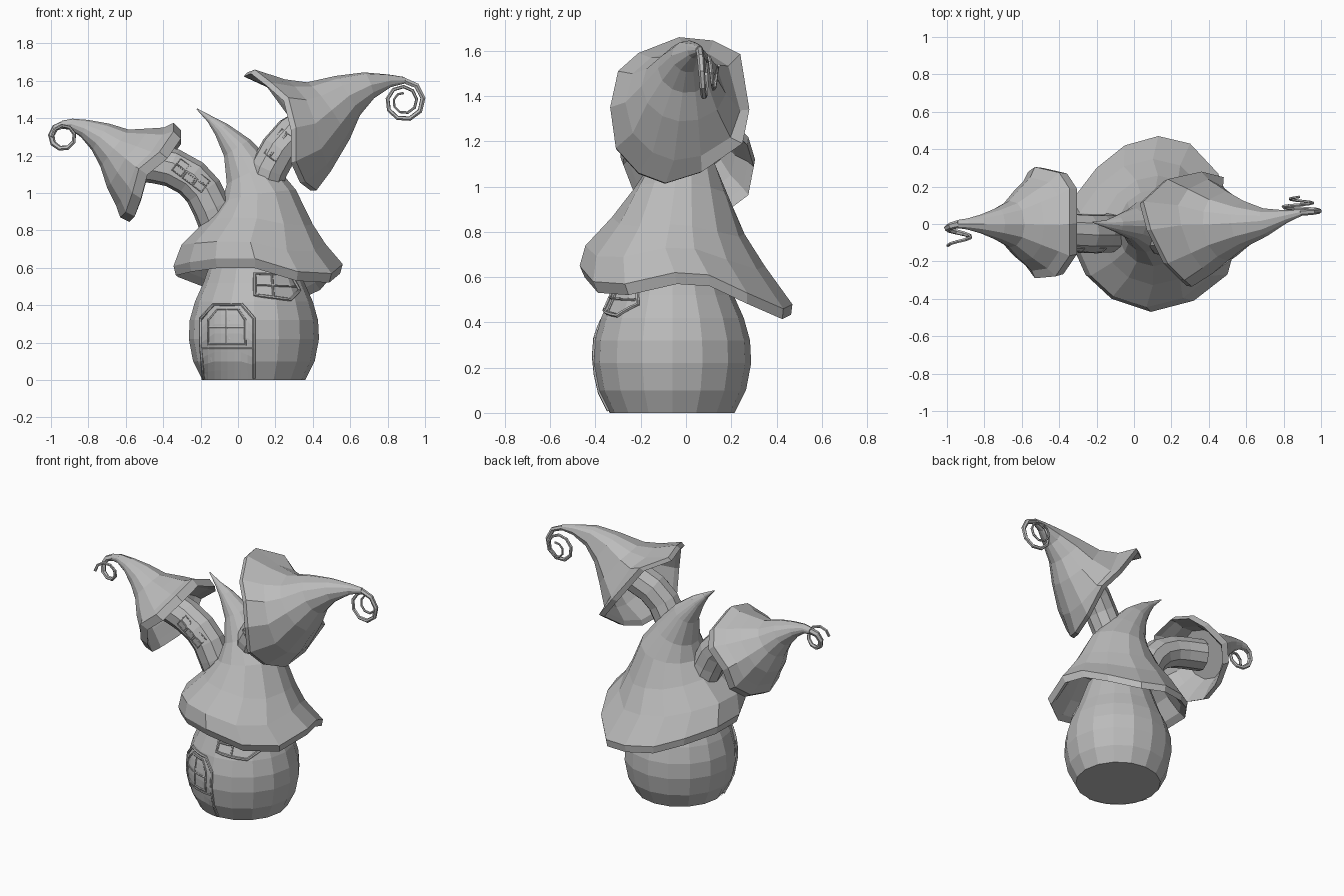
import bpy, bmesh, math
from mathutils import Vector as V

cube = bpy.data.objects.get("Cube")
if cube:
    bpy.data.objects.remove(cube, do_unlink=True)

clay = bpy.data.materials.new("grey_clay")
clay.use_nodes = True
clay.diffuse_color = (0.5, 0.5, 0.5, 1)
clay.node_tree.nodes["Principled BSDF"].inputs["Base Color"].default_value = (0.5, 0.5, 0.5, 1)


def loft(name, rings, closed=True):
    """Skin a list of vertex rings; closed rings also get end caps."""
    bm = bmesh.new()
    vs = [[bm.verts.new(p) for p in ring] for ring in rings]
    n = len(rings[0])
    for a, b in zip(vs, vs[1:]):
        for k in range(n if closed else n - 1):
            j = (k + 1) % n
            bm.faces.new((a[k], a[j], b[j], b[k]))
    if closed:
        bm.faces.new(vs[0])
        bm.faces.new(vs[-1])
    bmesh.ops.recalc_face_normals(bm, faces=bm.faces)
    mesh = bpy.data.meshes.new(name)
    bm.to_mesh(mesh)
    bm.free()
    mesh.materials.append(clay)
    ob = bpy.data.objects.new(name, mesh)
    bpy.context.collection.objects.link(ob)


def tube(name, pts, radius, sides=1, cyclic=False):
    """Round bar along a path; radius is a number or one per point."""
    cu = bpy.data.curves.new(name, "CURVE")
    cu.dimensions = "3D"
    cu.bevel_depth = 1
    cu.bevel_resolution = sides
    cu.use_fill_caps = True
    sp = cu.splines.new("POLY")
    sp.points.add(len(pts) - 1)
    for i, p in enumerate(pts):
        sp.points[i].co = (*p, 1)
        sp.points[i].radius = radius[i] if isinstance(radius, list) else radius
    sp.use_cyclic_u = cyclic
    sp.use_smooth = False
    cu.materials.append(clay)
    ob = bpy.data.objects.new(name, cu)
    bpy.context.collection.objects.link(ob)
    bpy.ops.object.select_all(action="DESELECT")
    ob.select_set(True)
    bpy.context.view_layer.objects.active = ob
    bpy.ops.object.convert(target="MESH")


def hat(name, brim, spine, lip):
    """Bent hollow cone: brim points, then (x, y, z, radius, share of brim shape)."""
    brim = [V(p) for p in brim]
    mid = sum(brim, V()) / len(brim)
    mean = sum((p - mid).length for p in brim) / len(brim)
    cs = [V(s[:3]) for s in spine]
    axis = (cs[1] - mid).normalized()
    outer = []
    for i, (c, s) in enumerate(zip(cs, spine)):
        t = (cs[min(i + 1, len(cs) - 1)] - (cs[i - 1] if i else mid)).normalized()
        ring = []
        for p in brim:
            d = p - mid
            flat = (d - t * d.dot(t)).normalized() * s[3]
            ring.append(c + flat.lerp(d * s[3] / mean, s[4]))
        outer.append(ring)
    # hollow inside follows the outer shell, then folds into the lip
    inner = [[c + (p - c) * 0.87 for p in ring] for c, ring in zip(cs[:2], outer)]
    under = [mid + (p - mid) * 0.89 - axis * lip * 0.3 for p in brim]
    edge = [mid + (p - mid) * 0.97 - axis * lip for p in brim]
    loft(name, [inner[1], inner[0], under, edge, brim] + outer)


def curl(name, centre, r0, r1, turns, y0, y1, side, thick):
    """Tapering spiral tendril starting at the top of its circle."""
    n = int(turns * 9)
    pts = []
    for i in range(n + 1):
        f = i / n
        a = f * turns * math.tau
        r = r0 + (r1 - r0) * f
        pts.append(V((centre[0] + side * r * math.sin(a), y0 + (y1 - y0) * f,
                      centre[1] + r * math.cos(a))))
    tube(name, pts, [thick * (0.4 + 0.6 * (1 - i / n) ** 2) for i in range(n + 1)])


# Round house body
CX, CY = 0.085, -0.06
PROFILE = [(0, .275), (.1, .325), (.22, .348), (.32, .343), (.42, .315),
           (.52, .27), (.62, .235), (.72, .2)]
loft("house_body", [[(CX + r * math.cos(k * math.tau / 16), CY + r * math.sin(k * math.tau / 16), z)
                     for k in range(16)] for z, r in PROFILE])


def on_body(x, z, out):
    """Project a front-view point onto the body wall."""
    for (z0, r0), (z1, r1) in zip(PROFILE, PROFILE[1:]):
        if z0 <= z <= z1:
            r = r0 + (r1 - r0) * (z - z0) / (z1 - z0) + out
    return V((x, CY - math.sqrt(max(r * r - (x - CX) ** 2, 0.001)), z))


def trim(name, pts, radius, cyclic=False):
    ends = pts[1:] + ([pts[0]] if cyclic else [])
    path = [on_body(a[0] + (b[0] - a[0]) * i / 4, a[1] + (b[1] - a[1]) * i / 4, 0.001)
            for a, b in zip(pts, ends) for i in range(4)]
    if not cyclic:
        path.append(on_body(*pts[-1], 0.001))
    tube(name, path, radius, 1, cyclic)


# Door panel with arched top, frame and paned window
columns = []
for i in range(9):
    u = i / 4 - 1
    top = 0.4 - 0.16 * max(0, abs(u) - 0.5)
    columns.append([on_body(-0.055 + 0.14 * u, top * j / 8, 0.002) for j in range(9)])
loft("door_panel", columns, closed=False)
trim("door_frame", [(-.185, .01), (-.2, .2), (-.2, .33), (-.13, .405), (.02, .405),
                    (.085, .33), (.085, .01)], 0.009)
trim("door_rail", [(-.19, .17), (.08, .17)], 0.006)
trim("door_window", [(-.16, .19), (-.16, .32), (-.11, .38), (0, .38), (.04, .32), (.04, .19)], 0.007, True)
trim("door_window_post", [(-.06, .19), (-.06, .38)], 0.006)
trim("door_window_bar", [(-.16, .28), (.04, .28)], 0.006)

# Wall window under the roof
trim("wall_window", [(.09, .57), (.09, .455), (.28, .43), (.33, .48), (.28, .57)], 0.009, True)
trim("wall_window_post", [(.19, .445), (.18, .57)], 0.006)
trim("wall_window_bar", [(.09, .51), (.31, .5)], 0.006)

# Main roof
hat("main_roof",
    [(.13, .47, .48), (.3, .43, .46), (.45, .27, .53), (.52, .1, .61), (.56, -.05, .62),
     (.5, -.27, .57), (.32, -.41, .58), (.09, -.47, .65), (-.12, -.4, .65),
     (-.26, -.27, .63), (-.345, -.08, .61), (-.33, .13, .6), (-.2, .3, .55), (-.05, .42, .5)],
    [(.085, -.04, .7, .39, .8), (.115, -.03, .83, .29, .5), (.11, -.02, .98, .205, .1),
     (.065, -.01, 1.1, .14, 0), (-.005, 0, 1.24, .085, 0), (-.09, 0, 1.34, .045, 0),
     (-.15, 0, 1.395, .02, 0), (-.22, .01, 1.45, .003, 0)], 0.05)

# Large side roof and its curled tip
hat("large_side_roof",
    [(.05, .12, 1.645), (.09, -.03, 1.66), (.18, -.21, 1.59), (.27, -.3, 1.51), (.31, -.335, 1.35),
     (.31, -.31, 1.17), (.36, -.21, 1.06), (.42, -.09, 1.015), (.455, .07, 1.065),
     (.48, .25, 1.19), (.36, .28, 1.34), (.18, .24, 1.585)],
    [(.385, -.02, 1.365, .27, .45), (.485, -.01, 1.44, .19, .1), (.585, 0, 1.52, .125, 0),
     (.7, .01, 1.575, .075, 0), (.81, .04, 1.6, .035, 0), (.89, .06, 1.603, .018, 0)], 0.03)
curl("large_roof_curl", (.885, 1.49), .113, .045, 2, .06, .145, 1, .017)

# Small side roof and its curled tip
hat("small_side_roof",
    [(-.345, 0, 1.375), (-.345, -.17, 1.33), (-.42, -.28, 1.22), (-.53, -.29, 1.13),
     (-.565, -.24, 1.0), (-.6, -.14, .9), (-.63, 0, .87), (-.6, .16, .9),
     (-.565, .28, .99), (-.53, .305, 1.12), (-.4, .275, 1.22), (-.345, .19, 1.3)],
    [(-.525, 0, 1.135, .25, .7), (-.59, 0, 1.185, .195, .35), (-.66, 0, 1.24, .125, .1),
     (-.735, 0, 1.3, .085, 0), (-.82, 0, 1.345, .05, 0), (-.89, 0, 1.368, .03, 0),
     (-.94, 0, 1.365, .022, 0)], 0.055)
curl("small_roof_curl", (-.935, 1.3), .065, .06, 1.25, 0, -.115, -1, .022)

# Bent stems that carry the side roofs
small_path = [V(p) for p in ((-.1, -.04, .82), (-.14, -.05, .92), (-.185, -.05, 1.01),
                             (-.25, -.05, 1.08), (-.35, -.045, 1.135), (-.44, -.03, 1.155),
                             (-.57, 0, 1.17))]
large_path = [V(p) for p in ((.13, -.05, 1.02), (.165, -.07, 1.13), (.22, -.07, 1.23),
                             (.29, -.05, 1.31), (.41, -.02, 1.38))]
tube("small_stem", small_path, 0.104, 3)
tube("large_stem", large_path, 0.103, 3)


def stem_panes(name, a, b, radius, count, up):
    """Row of paired panes wrapped on the front of a stem."""
    t = (b - a).normalized()
    n = V((0, -1, 0)).cross(t).normalized() * up
    for i in range(count):
        for low in (-.1, 0.32):
            ring = []
            for f, ang in ((.08, low), (.92, low), (.92, low + .36), (.08, low + .36)):
                p = a.lerp(b, (i + f) / count)
                ring.append(p + n * math.sin(ang) * radius - V((0, radius * math.cos(ang), 0)))
            tube(f"{name}_{i}_{'upper' if low > 0 else 'lower'}", ring, 0.004, 1, True)


stem_panes("small_stem_window", small_path[2], small_path[4], 0.104, 3, -1)
stem_panes("large_stem_window", large_path[1].lerp(large_path[2], .4), large_path[3], 0.101, 2, 1)
